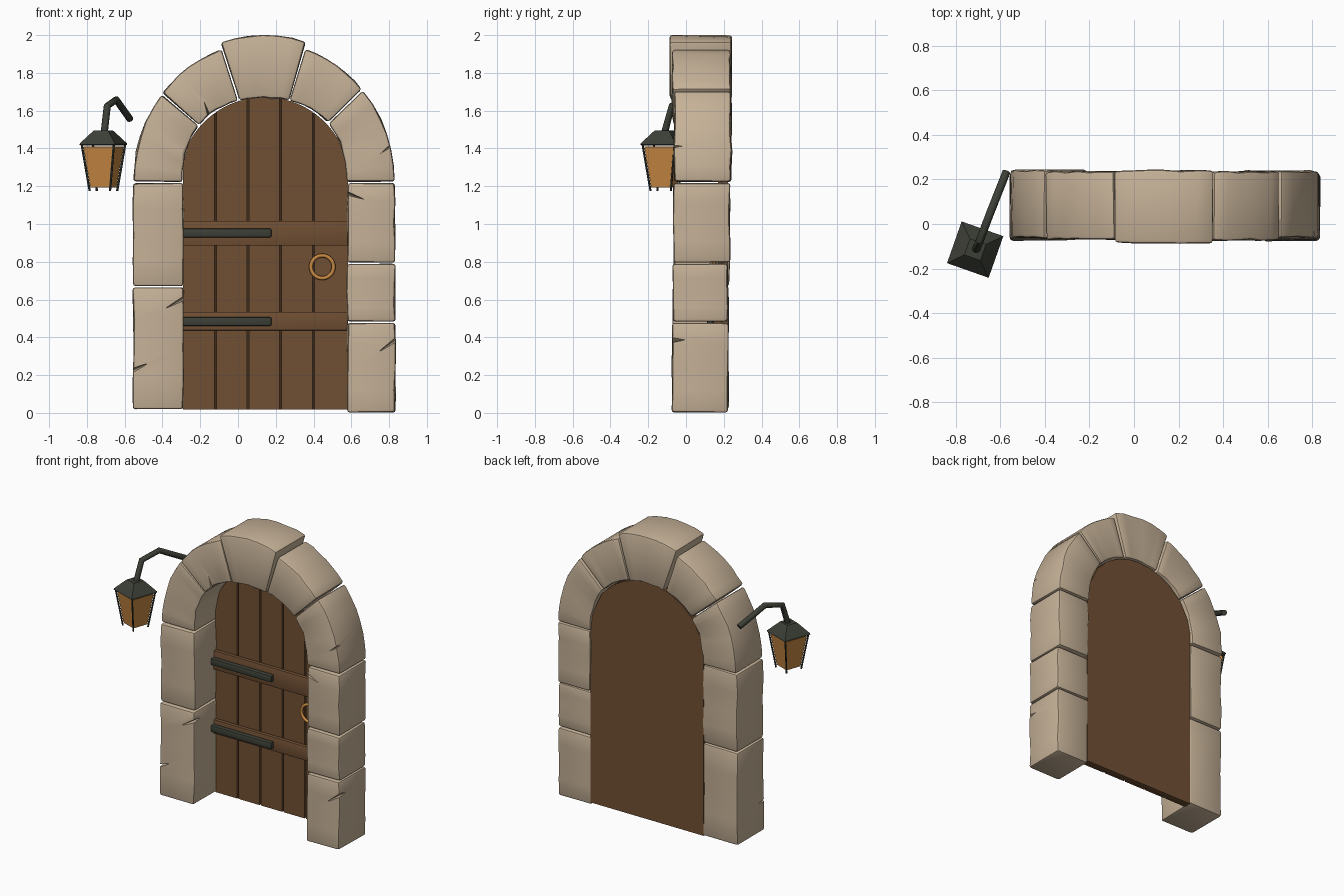
import bpy, bmesh, math, random
from mathutils import Vector, Matrix

if "Cube" in bpy.data.objects:
    bpy.data.objects.remove(bpy.data.objects["Cube"])

random.seed(4)
CX, SPRING = 0.14, 1.22          # arch centre and spring height


def material(name, rgb):
    m = bpy.data.materials.new(name)
    m.diffuse_color = (*rgb, 1)
    m.use_nodes = True
    m.node_tree.nodes["Principled BSDF"].inputs["Base Color"].default_value = m.diffuse_color
    return m


STONE = material("tan stone", (0.56, 0.44, 0.31))
WOOD = material("brown wood", (0.165, 0.08, 0.034))
GROOVE = material("dark wood", (0.045, 0.023, 0.01))
IRON = material("dark iron", (0.045, 0.05, 0.037))
GLASS = material("amber glass", (0.58, 0.25, 0.055))
BRASS = material("brass", (0.58, 0.25, 0.055))


def finish(bm, name, mat, angle=30):
    bmesh.ops.recalc_face_normals(bm, faces=bm.faces)
    me = bpy.data.meshes.new(name)
    bm.to_mesh(me)
    bm.free()
    ob = bpy.data.objects.new(name, me)
    bpy.context.collection.objects.link(ob)
    me.materials.append(mat)
    smooth(ob, angle)
    return ob


def smooth(ob, angle=30):
    bpy.ops.object.select_all(action='DESELECT')
    ob.select_set(True)
    bpy.context.view_layer.objects.active = ob
    bpy.ops.object.shade_smooth_by_angle(angle=math.radians(angle))


def strip_solid(name, side_a, side_b, y0, y1, mat, bevel=0.0, rough=0.0):
    """Solid between two matching XZ outlines, thick from y0 to y1."""
    bm = bmesh.new()
    rnd = lambda: random.uniform(-rough, rough)
    rows = []
    for a, b in zip(side_a, side_b):
        rows.append([bm.verts.new((p[0] + rnd(), y + rnd(), p[1] + rnd() * 0.5))
                     for p, y in ((a, y0), (b, y0), (b, y1), (a, y1))])
    for r, s in zip(rows, rows[1:]):
        for i in range(4):
            j = (i + 1) % 4
            bm.faces.new((r[i], r[j], s[j], s[i]))
    bm.faces.new(rows[0])
    bm.faces.new(rows[-1])
    bmesh.ops.recalc_face_normals(bm, faces=bm.faces)
    if bevel:
        edges = [e for e in bm.edges if e.calc_face_angle(0) > 0.9]
        bmesh.ops.bevel(bm, geom=edges, offset=bevel, segments=2,
                        profile=0.5, affect='EDGES')
    return finish(bm, name, mat)


def box(name, x0, x1, y0, y1, z0, z1, mat, bevel=0.0):
    return strip_solid(name, [(x0, z0), (x0, z1)], [(x1, z0), (x1, z1)], y0, y1, mat, bevel)


def tube(name, points, radius, mat, sides=8):
    """Round rod along a path, mitred at its bends."""
    pts = [Vector(p) for p in points]
    bm = bmesh.new()
    rings = []
    for i, p in enumerate(pts):
        d = (pts[min(i + 1, len(pts) - 1)] - pts[max(i - 1, 0)]).normalized()
        u = d.cross(Vector((0.9, -0.35, 0))).normalized()
        v = d.cross(u)
        rings.append([bm.verts.new(p + radius * (u * math.cos(t) + v * math.sin(t)))
                      for t in (math.tau * k / sides for k in range(sides))])
    for r, s in zip(rings, rings[1:]):
        for k in range(sides):
            j = (k + 1) % sides
            bm.faces.new((r[k], r[j], s[j], s[k]))
    bm.faces.new(rings[0])
    bm.faces.new(rings[-1])
    return finish(bm, name, mat, 50)


# Pillar stones: x0, x1, z0, z1, y0, y1
pillars = {
    "left_pillar_lower": (-0.555, -0.29, 0.02, 0.665, -0.072, 0.225),
    "left_pillar_upper": (-0.555, -0.29, 0.672, 1.216, -0.065, 0.23),
    "right_pillar_lower": (0.58, 0.832, 0.003, 0.477, -0.075, 0.222),
    "right_pillar_middle": (0.578, 0.832, 0.483, 0.79, -0.07, 0.222),
    "right_pillar_upper": (0.58, 0.83, 0.797, 1.216, -0.066, 0.232),
}
stones = {}
for name, (x0, x1, z0, z1, y0, y1) in pillars.items():
    zs = [z0 + (z1 - z0) * i / 4 for i in range(5)]
    stones[name] = strip_solid(name, [(x0, z) for z in zs], [(x1, z) for z in zs],
                               y0, y1, STONE, 0.014, 0.004)

# Arch stones: start angle, end angle, extra outer radius, y0, y1
arch = {
    "arch_stone_left": (180, 139, 0, -0.062, 0.242),
    "arch_stone_upper_left": (139, 107.5, 0, -0.07, 0.235),
    "keystone": (107.5, 73, 0.035, -0.085, 0.24),
    "arch_stone_upper_right": (73, 43, 0, -0.073, 0.235),
    "arch_stone_right": (43, 0, 0, -0.062, 0.238),
}
for name, (a0, a1, extra, y0, y1) in arch.items():
    inner, outer = [], []
    for i in range(7):
        t = math.radians(a0 - 0.4 + (a1 - a0 + 0.8) * i / 6)
        c, s = math.cos(t), math.sin(t)
        ri = 0.435 + 0.014 * s * s + 0.02 * math.sin(2 * t) ** 2
        ro = 0.692 + 0.053 * s * s + extra
        inner.append((CX + ri * c, SPRING + ri * s))
        outer.append((CX + ro * c - 0.003, SPRING + ro * s))
    stones[name] = strip_solid(name, inner, outer, y0, y1, STONE, 0.014, 0.004)

# Cracks: stone, mouth x z, tip x z, all on the front edges
cracks = [
    ("left_pillar_lower", -0.57, 0.22, -0.47, 0.265),
    ("left_pillar_lower", -0.28, 0.61, -0.39, 0.55),
    ("right_pillar_lower", 0.84, 0.39, 0.74, 0.32),
    ("right_pillar_upper", 0.57, 1.165, 0.67, 1.13),
    ("arch_stone_right", 0.83, 1.43, 0.75, 1.37),
    ("arch_stone_upper_left", -0.14, 1.53, -0.18, 1.65),
]
for name, mx, mz, tx, tz in cracks:
    bm = bmesh.new()
    mouth, tip = Vector((mx, -0.09, mz)), Vector((tx, -0.068, tz))
    side = (tip - mouth).cross(Vector((0, 1, 0))).normalized() * 0.014
    base = [bm.verts.new(mouth + o) for o in (side, Vector((0, 0.09, 0)), -side, Vector((0, -0.03, 0)))]
    apex = bm.verts.new(tip)
    bm.faces.new(base)
    for i in range(4):
        bm.faces.new((base[i], base[(i + 1) % 4], apex))
    cutter = finish(bm, "crack_cutter", STONE)
    cutter.hide_render = True
    stone = stones[name]
    mod = stone.modifiers.new("crack", 'BOOLEAN')
    mod.operation, mod.object, mod.solver = 'DIFFERENCE', cutter, 'EXACT'
    bpy.context.view_layer.objects.active = stone
    bpy.ops.object.modifier_apply(modifier="crack")
    bpy.data.objects.remove(cutter)
    smooth(stone)


# Door: backing board, dark groove sheet and five planks under the arch
def door_part(name, x0, x1, y0, y1, mat, r=0.452):
    xs = [x0 + (x1 - x0) * i / 10 for i in range(11)]
    top = [(x, SPRING + math.sqrt(max(r * r - (x - CX) ** 2, 0))) for x in xs]
    return strip_solid(name, [(x, 0.018) for x in xs], top, y0, y1, mat)


L, R = -0.292, 0.582
door_part("door_back", L, R, 0.192, 0.222, WOOD)
door_part("door_groove_sheet", L, R, 0.186, 0.192, GROOVE, 0.45)
cuts = [L, -0.12, 0.052, 0.226, 0.4, R]
for i, (a, b) in enumerate(zip(cuts, cuts[1:])):
    door_part(f"door_plank_{i + 1}", a + 0.005 * (i > 0), b - 0.005 * (i < 4), 0.17, 0.19, WOOD)

# Cross boards and strap hinges
for n, z0, z1, h in (("lower", 0.437, 0.535, 0.484), ("upper", 0.885, 1.017, 0.952)):
    box(f"{n}_cross_board", L, R, 0.145, 0.172, z0, z1, WOOD, 0.004)
    box(f"{n}_hinge", L, 0.178, 0.11, 0.147, h - 0.024, h + 0.024, IRON, 0.01)

# Ring handle and its staple
bpy.ops.mesh.primitive_torus_add(location=(0.446, 0.15, 0.773), rotation=(math.pi / 2, 0, 0),
                                 major_radius=0.06, minor_radius=0.0105,
                                 major_segments=32, minor_segments=8)
ring = bpy.context.object
ring.name = "ring_handle"
ring.data.materials.append(BRASS)
smooth(ring, 60)
box("ring_staple", 0.438, 0.454, 0.145, 0.172, 0.825, 0.841, BRASS)

# Lantern, turned about its own centre
LC = Vector((-0.7125, -0.115, 0))
TURN = Matrix.Rotation(math.radians(-19.4), 3, 'Z')


def corners(half, z):
    return [LC + TURN @ Vector((sx * half, sy * half, z))
            for sx, sy in ((-1, -1), (1, -1), (1, 1), (-1, 1))]


def square_loft(name, levels, mat):
    bm = bmesh.new()
    rings = [[bm.verts.new(p) for p in corners(h, z)] for h, z in levels]
    for r, s in zip(rings, rings[1:]):
        for i in range(4):
            j = (i + 1) % 4
            bm.faces.new((r[i], r[j], s[j], s[i]))
    bm.faces.new(rings[0])
    bm.faces.new(rings[-1])
    return finish(bm, name, mat, 20)


square_loft("lantern_roof", [(0.092, 1.415), (0.099, 1.42), (0.097, 1.428),
                             (0.046, 1.488), (0.038, 1.496)], IRON)
square_loft("lantern_glass", [(0.05, 1.197), (0.054, 1.193), (0.083, 1.408), (0.08, 1.411)], GLASS)
for i, (top, foot) in enumerate(zip(corners(0.09, 1.42), corners(0.057, 1.175))):
    tube(f"lantern_bar_{i + 1}", [top, foot], 0.006, IRON, 6)

# Bent arm holding the lantern
tube("lantern_arm", [(-0.708, -0.113, 1.485), (-0.692, -0.075, 1.625),
                     (-0.645, 0.05, 1.658), (-0.573, 0.232, 1.557)], 0.019, IRON, 10)
